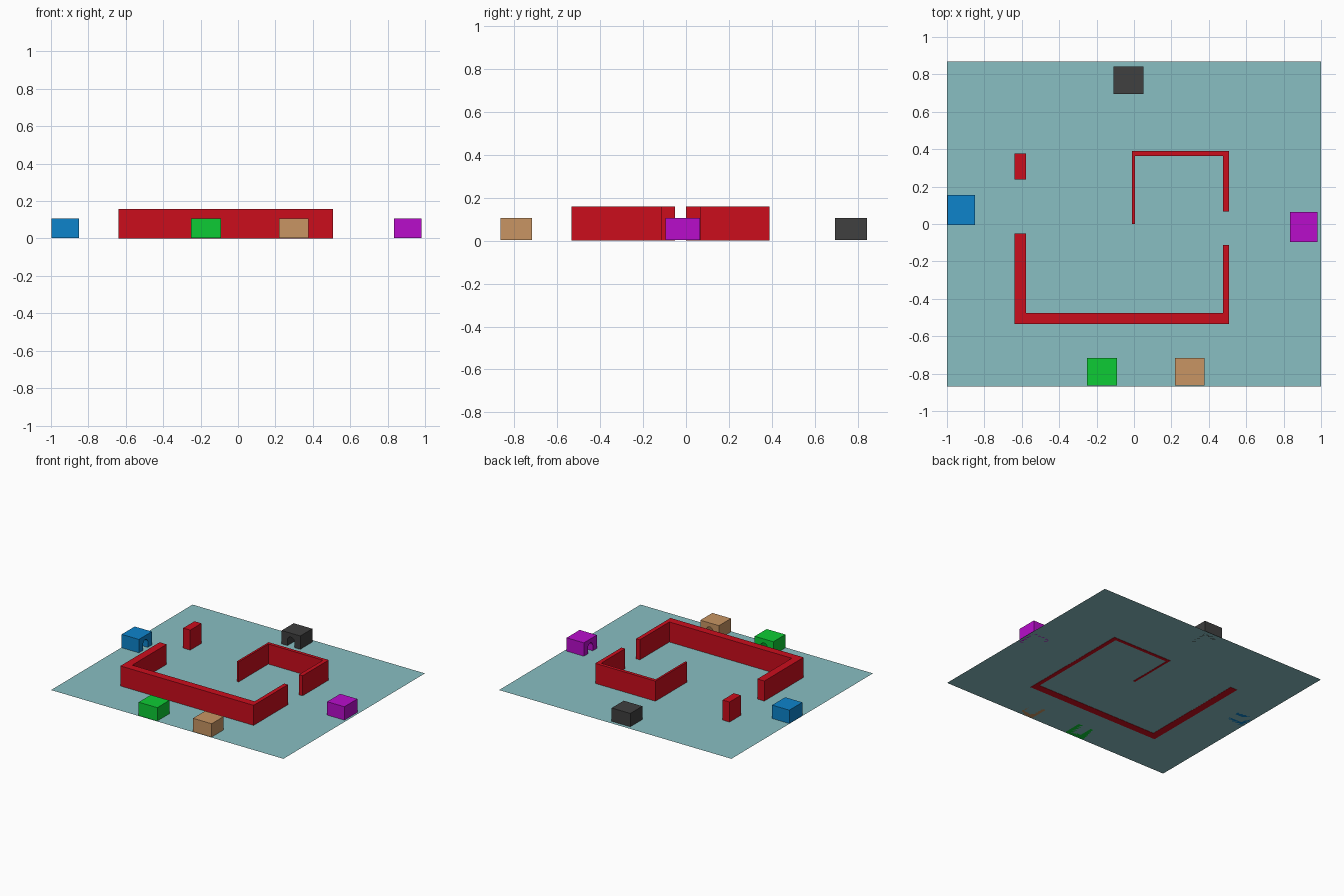
import bpy, bmesh
from math import pi, cos, sin
from mathutils import Matrix, Vector

if "Cube" in bpy.data.objects:
    bpy.data.objects.remove(bpy.data.objects["Cube"])

FLOOR = 0.002


def material(name, rgb):
    m = bpy.data.materials.new(name)
    m.diffuse_color = (*rgb, 1)
    m.use_nodes = True
    m.node_tree.nodes["Principled BSDF"].inputs["Base Color"].default_value = m.diffuse_color
    return m


def prism(name, outline, extrude, mat=None):
    """Extrude a closed 3D outline along a vector (None keeps it flat)."""
    bm = bmesh.new()
    face = bm.faces.new([bm.verts.new(p) for p in outline])
    if extrude:
        top = bmesh.ops.extrude_face_region(bm, geom=[face])["geom"]
        verts = [g for g in top if isinstance(g, bmesh.types.BMVert)]
        bmesh.ops.translate(bm, verts=verts, vec=Vector(extrude))
        bmesh.ops.recalc_face_normals(bm, faces=bm.faces)
    me = bpy.data.meshes.new(name)
    bm.to_mesh(me)
    bm.free()
    ob = bpy.data.objects.new(name, me)
    bpy.context.collection.objects.link(ob)
    if mat:
        me.materials.append(mat)
    return ob


def rect(x0, x1, y0, y1, z):
    return [(x0, y0, z), (x1, y0, z), (x1, y1, z), (x0, y1, z)]


def cut(ob, cutter):
    mod = ob.modifiers.new("cut", "BOOLEAN")
    mod.operation = "DIFFERENCE"
    mod.solver = "EXACT"
    mod.object = cutter
    cutter.hide_render = True
    cutter.hide_set(True)


# floor sheet
prism("floor", rect(-1, 1, -0.87, 0.87, FLOOR), None,
      material("floor_teal", (0.25, 0.52, 0.54)))

# spiral wall: thickens as it winds outward
outer = [(-0.010, 0), (-0.010, 0.39), (0.508, 0.39), (0.508, -0.534),
         (-0.638, -0.534), (-0.638, 0.376)]
inner = [(-0.578, 0.376), (-0.578, -0.475), (0.476, -0.475), (0.476, 0.364),
         (0.006, 0.364), (0.006, 0)]
wall = prism("spiral_wall", [(x, y, 0) for x, y in outer + inner],
             (0, 0, 0.158), material("wall_red", (0.60, 0.004, 0.012)))

# gateways through the wall, leaving its footing under the floor
for side, box in (("right", (0.4, 0.6, -0.112, 0.068)),
                  ("left", (-0.7, -0.5, -0.052, 0.238))):
    cut(wall, prism(side + "_gate_cutter", rect(*box, 0.001), (0, 0, 0.3)))


# huts: block with an arched doorway facing the middle
W, D, H = 0.16, 0.148, 0.106
R, SPRING, DEPTH = 0.03, 0.045, 0.11


def hut(name, x, y, turn, rgb):
    place = Matrix.Translation((x, y, 0)) @ Matrix.Rotation(turn, 4, "Z")
    body = prism(name, rect(-W / 2, W / 2, -D / 2, D / 2, FLOOR),
                 (0, 0, H - FLOOR), material(name + "_paint", rgb))
    arch = [(-R, -D, -0.02), (R, -D, -0.02)]
    arch += [(R * cos(pi * i / 12), -D, SPRING + R * sin(pi * i / 12))
             for i in range(13)]
    door = prism(name + "_door_cutter", arch, (0, D / 2 + DEPTH, 0))
    for ob in (body, door):
        ob.data.transform(place)
    cut(body, door)


hut("black_hut", -0.03, 0.768, 0, (0.05, 0.05, 0.05))
hut("green_hut", -0.17, -0.79, pi, (0.004, 0.60, 0.035))
hut("tan_hut", 0.298, -0.79, pi, (0.58, 0.30, 0.125))
hut("blue_hut", -0.923, 0.074, pi / 2, (0.004, 0.23, 0.60))
hut("purple_hut", 0.908, -0.015, -pi / 2, (0.48, 0.004, 0.60))
